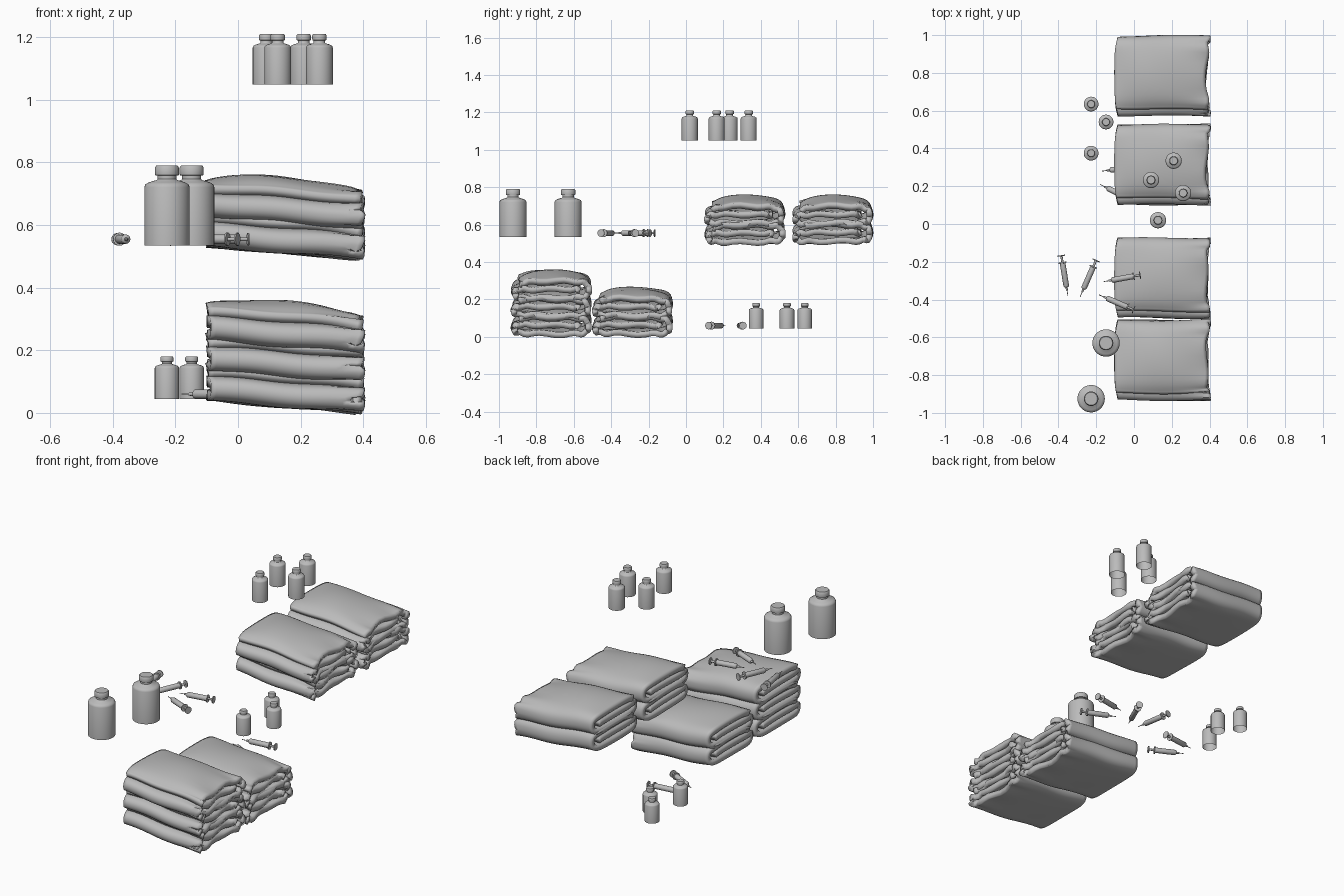
import bpy, bmesh, math, random
from mathutils import Vector

random.seed(4)
cube = bpy.data.objects.get("Cube")
if cube:
    bpy.data.objects.remove(cube)

grey = bpy.data.materials.new("plain grey")
grey.use_nodes = True
COLOUR = (0.5, 0.5, 0.5, 1)
grey.diffuse_color = COLOUR
grey.node_tree.nodes["Principled BSDF"].inputs["Base Color"].default_value = COLOUR


def finish(name, bm, angle=40):
    """Turn a bmesh into a smooth shaded object."""
    bmesh.ops.recalc_face_normals(bm, faces=bm.faces)
    mesh = bpy.data.meshes.new(name)
    bm.to_mesh(mesh)
    bm.free()
    mesh.materials.append(grey)
    obj = bpy.data.objects.new(name, mesh)
    bpy.context.collection.objects.link(obj)
    bpy.ops.object.select_all(action='DESELECT')
    obj.select_set(True)
    bpy.context.view_layer.objects.active = obj
    bpy.ops.object.shade_smooth_by_angle(angle=math.radians(angle))
    return obj


def lathe(name, profile, sides):
    """Spin a (radius, height) profile around z."""
    bm = bmesh.new()
    verts = [bm.verts.new((r, 0, z)) for r, z in profile]
    edges = [bm.edges.new(pair) for pair in zip(verts, verts[1:])]
    bmesh.ops.spin(bm, geom=verts + edges, axis=(0, 0, 1), cent=(0, 0, 0),
                   steps=sides, angle=math.tau)
    bmesh.ops.remove_doubles(bm, verts=bm.verts, dist=0.00001)
    return finish(name, bm)


def smooth_path(points, steps):
    """Catmull-Rom curve through the points."""
    p = [Vector(q) for q in points]
    p = [p[0] * 2 - p[1]] + p + [p[-1] * 2 - p[-2]]
    out = []
    for a, b, c, d in zip(p, p[1:], p[2:], p[3:]):
        for i in range(steps):
            t = i / steps
            out.append(0.5 * (2 * b + (c - a) * t + (2 * a - 5 * b + 4 * c - d) * t ** 2
                              + (3 * b - a - 3 * c + d) * t ** 3))
    return out + [p[-2]]


# Folded blanket: a thick sheet rolled over itself, top flap set back at the front
FOLD = smooth_path([(-.172, .085), (-.1, .1), (.1, .1), (.178, .09), (.197, .055),
                    (.18, .022), (.1, .015), (-.1, .015), (-.18, .018), (-.198, .038),
                    (-.18, .058), (-.1, .06), (.1, .06), (.15, .056)], 5)
COLS = 28


def blanket(name, y0, z0):
    bm = bmesh.new()
    phase = random.uniform(0, 6)
    rows = []
    for s, (y, z) in enumerate(FOLD):
        row = []
        edge = min(1, abs(y) / .2)
        for c in range(COLS + 1):
            u = c / COLS
            left, right = -.1 + .015 * edge ** 6, .4 - .02 * (1 - edge ** 2)
            right += .007 * math.sin(s * .9 + phase)
            x = left + (right - left) * u
            arch = math.sin(math.pi * min(1, max(0, u))) ** 0.7
            dome = .03 * arch * (1 - edge ** 2) * max(0, (z - .03) / .07)
            slope = .037 * (1 - u) ** 1.2
            crinkle = .006 * u ** 6 * math.sin(s * 1.3 + phase)
            wave = .003 * math.sin(9 * u + phase + 8 * y)
            yy = y * (.985 + .02 * u) + .004 * math.sin(5 * u + phase) * edge
            row.append(bm.verts.new((x, y0 + yy, z0 + z + dome + slope + crinkle + wave)))
        rows.append(row)
    for a, b in zip(rows, rows[1:]):
        for i in range(COLS):
            bm.faces.new((a[i], a[i + 1], b[i + 1], b[i]))
    obj = finish(name, bm, 60)
    mod = obj.modifiers.new("thickness", 'SOLIDIFY')
    mod.thickness, mod.offset = .032, 0


stacks = [("front", -.72, .003, 3), ("second", -.285, .003, 2),
          ("third", .315, .495, 2), ("back", .785, .495, 2)]
for label, y, z, count in stacks:
    for i in range(count):
        blanket(f"{label}_stack_blanket_{i + 1}", y, z + .096 * i)


# Bottles: open below, with shoulder, neck and stopper
def bottle(name, x, y, z, radius, height):
    shape = [(1, 0), (1, .73), (.95, .765), (.8, .79), (.45, .82), (.42, .83), (.42, .875),
             (.52, .88), (.53, .9), (.53, .975), (.47, 1), (0, 1)]
    obj = lathe(name, [(r * radius, h * height) for r, h in shape], 32)
    obj.location = (x, y, z)


groups = {
    "upper_bottle": (1.05, .043, .16, [(.127, .02), (.09, .233), (.21, .335), (.26, .164)]),
    "lower_bottle": (.045, .039, .135, [(-.227, .635), (-.148, .54), (-.227, .375)]),
    "large_bottle": (.535, .0725, .255, [(-.148, -.63), (-.227, -.925)]),
}
for label, (z, radius, height, places) in groups.items():
    for i, (x, y) in enumerate(places):
        bottle(f"{label}_{i + 1}", x, y, z, radius, height)


# Syringes: thumb disc, plunger rod, finger flange, barrel, hub and needle
def syringe(name, start, end, z):
    a, b = Vector((*start, z)), Vector((*end, z))
    shape = [(0, 0), (.02, 0), (.02, .005), (.006, .006), (.006, .035), (.021, .035),
             (.021, .041), (.015, .042), (.015, .155), (.012, .16), (.006, .163),
             (.005, .178), (.002, .179), (.002, .205), (0, .205)]
    scale = (b - a).length / .205
    obj = lathe(name, [(r, h * scale) for r, h in shape], 16)
    obj.location = a
    obj.rotation_euler = (b - a).to_track_quat('Z', 'Y').to_euler()


syringes = [((-.385, -.165), (-.35, -.38), .555), ((-.2, -.19), (-.285, -.385), .555),
            ((.035, -.27), (-.16, -.305), .555), ((0, -.455), (-.185, -.375), .555),
            ((.03, .305), (-.17, .28), .06), ((0, .12), (-.18, .21), .06)]
for i, (start, end, z) in enumerate(syringes):
    syringe(f"syringe_{i + 1}", start, end, z)
